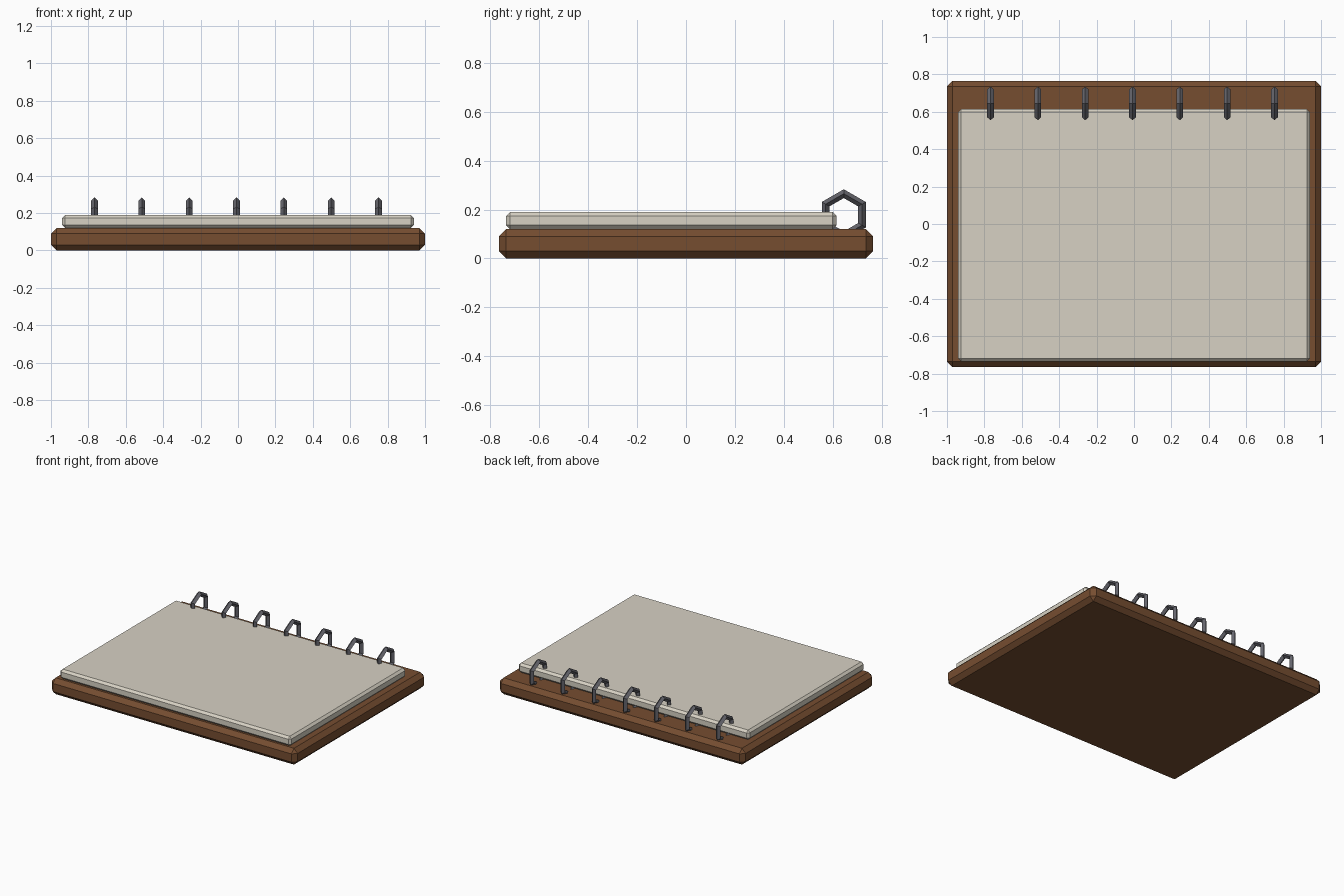
import bpy
from math import pi

if "Cube" in bpy.data.objects:
    bpy.data.objects.remove(bpy.data.objects["Cube"])


def material(name, color):
    m = bpy.data.materials.new(name)
    m.diffuse_color = (*color, 1)
    m.use_nodes = True
    m.node_tree.nodes["Principled BSDF"].inputs["Base Color"].default_value = m.diffuse_color
    return m


def chamfered_box(name, lo, hi, chamfer, mat):
    bpy.ops.mesh.primitive_cube_add(size=1, location=[(a + b) / 2 for a, b in zip(lo, hi)])
    ob = bpy.context.object
    ob.name = name
    ob.scale = [b - a for a, b in zip(lo, hi)]
    bpy.ops.object.transform_apply(location=False, rotation=False, scale=True)
    bevel = ob.modifiers.new("Chamfer", 'BEVEL')
    bevel.width = chamfer
    bevel.segments = 1
    ob.data.materials.append(mat)
    return ob


wood = material("brown_cover", (0.18, 0.075, 0.03))
paper = material("paper", (0.68, 0.64, 0.55))
metal = material("dark_metal", (0.13, 0.13, 0.15))

# Backing board and stack of pages
chamfered_box("backing_board", (-1, -0.765, 0), (1, 0.765, 0.12), 0.03, wood)
chamfered_box("page_block", (-0.94, -0.735, 0.12), (0.94, 0.615, 0.19), 0.016, paper)

# Hexagonal binder rings along the back edge
for i in range(7):
    bpy.ops.mesh.primitive_torus_add(
        major_segments=6, minor_segments=4, major_radius=0.086, minor_radius=0.018,
        location=(-0.767 + 0.253 * i, 0.645, 0.179), rotation=(0, pi / 2, 0))
    ring = bpy.context.object
    ring.name = f"binder_ring_{i + 1}"
    ring.data.materials.append(metal)
